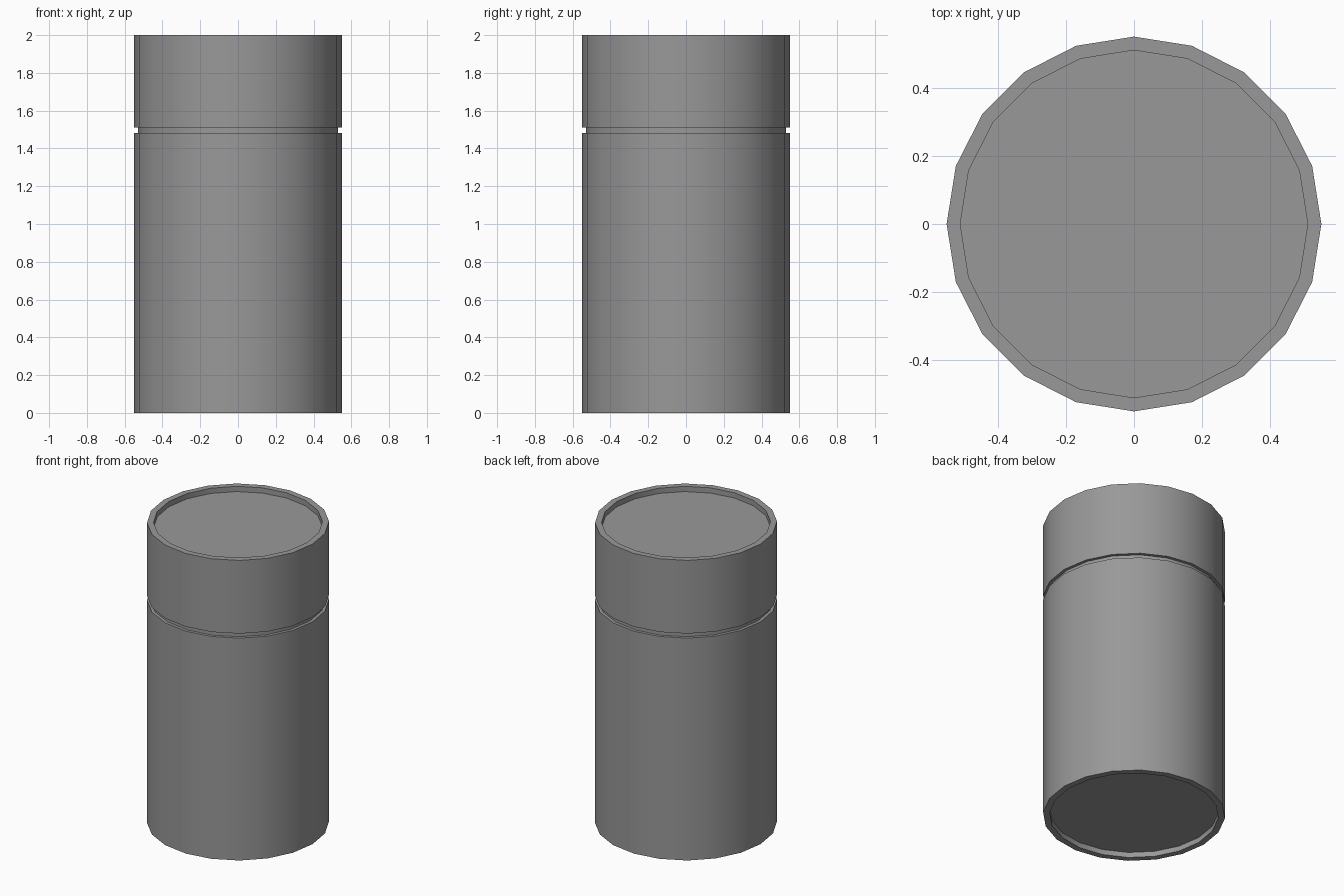
import bpy, bmesh
from math import cos, sin, pi, radians

if "Cube" in bpy.data.objects:
    bpy.data.objects.remove(bpy.data.objects["Cube"])

SIDES = 20
R, R_IN, R_NECK = 0.55, 0.51, 0.53   # outer wall, recess, neck
RECESS = 0.035

grey = bpy.data.materials.new("dark_grey")
grey.diffuse_color = (0.317, 0.317, 0.317, 1)
grey.use_nodes = True
grey.node_tree.nodes["Principled BSDF"].inputs["Base Color"].default_value = grey.diffuse_color


def lathe(name, profile):
    """Spin an (r, z) profile listed bottom to top; cap both ends with an n-gon."""
    bm = bmesh.new()
    rings = [[bm.verts.new((r * cos(2 * pi * i / SIDES), r * sin(2 * pi * i / SIDES), z))
              for i in range(SIDES)] for r, z in profile]
    for a, b in zip(rings, rings[1:]):
        for i in range(SIDES):
            j = (i + 1) % SIDES
            bm.faces.new((a[i], a[j], b[j], b[i]))
    bm.faces.new(rings[0][::-1])
    bm.faces.new(rings[-1])
    bmesh.ops.recalc_face_normals(bm, faces=bm.faces)
    mesh = bpy.data.meshes.new(name)
    bm.to_mesh(mesh)
    bm.free()
    mesh.materials.append(grey)
    obj = bpy.data.objects.new(name, mesh)
    bpy.context.collection.objects.link(obj)
    bpy.ops.object.select_all(action='DESELECT')
    obj.select_set(True)
    bpy.context.view_layer.objects.active = obj
    bpy.ops.object.shade_smooth_by_angle(angle=radians(30))
    return obj


# Canister body: recessed base, straight wall, narrower neck running into the lid
lathe("canister_body", [(R_IN, RECESS), (R_IN, 0), (R, 0), (R, 1.482),
                        (R_NECK, 1.482), (R_NECK, 1.54)])

# Lid: straight wall with a raised rim around the sunken top
lathe("canister_lid", [(R_NECK - 0.02, 1.512), (R, 1.512), (R, 2.0),
                       (R_IN, 2.0), (R_IN, 2.0 - RECESS)])
